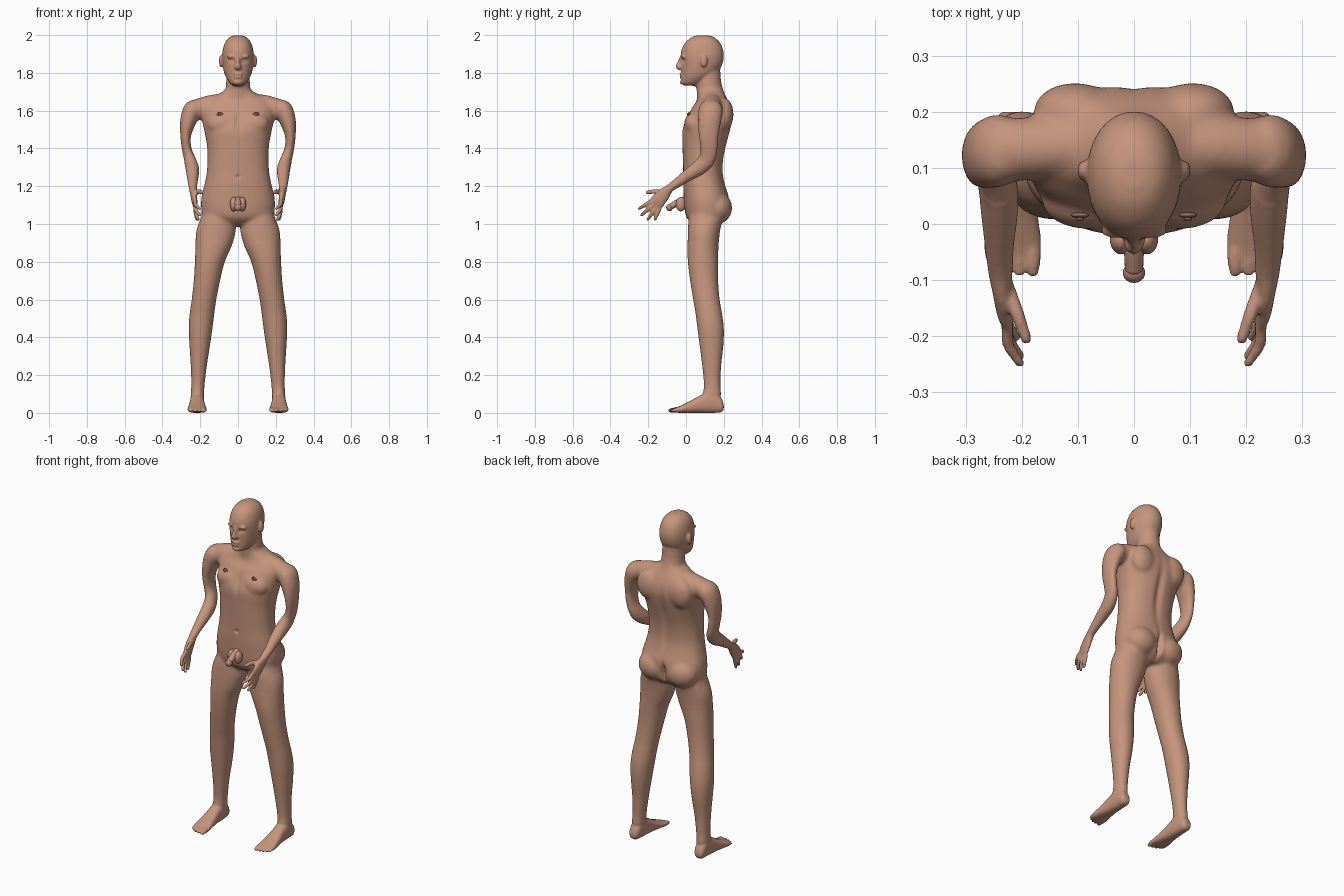
import bpy, bmesh, math
from mathutils import Vector, Matrix

def material(name, rgb):
    m = bpy.data.materials.new(name)
    m.diffuse_color = (*rgb, 1)
    return m

skin = material("skin", (0.56, 0.30, 0.205))
dark_skin = material("dark_skin", (0.32, 0.14, 0.11))
pink_skin = material("pink_skin", (0.50, 0.245, 0.19))

def smooth_rows(rows, sub=4):
    """Catmull-Rom interpolation of tuples."""
    out = []
    for i in range(len(rows) - 1):
        p = [rows[max(i - 1, 0)], rows[i], rows[i + 1], rows[min(i + 2, len(rows) - 1)]]
        for k in range(sub):
            t = k / sub
            out.append([0.5 * (2 * b + (c - a) * t + (2 * a - 5 * b + 4 * c - d) * t * t
                               + (3 * b - a - 3 * c + d) * t ** 3) for a, b, c, d in zip(*p)])
    return out + [list(rows[-1])]

def skin_rings(bm, rings):
    loops = [[bm.verts.new(p) for p in r] for r in rings]
    n = len(loops[0])
    for a, b in zip(loops, loops[1:]):
        for i in range(n):
            bm.faces.new((a[i], a[(i + 1) % n], b[(i + 1) % n], b[i]))
    bm.faces.new(loops[0][::-1])
    bm.faces.new(loops[-1])

def unit_ring(power, n=32):
    for i in range(n):
        c, s = math.cos(2 * math.pi * i / n), math.sin(2 * math.pi * i / n)
        yield (math.copysign(abs(c) ** (2 / power), c), math.copysign(abs(s) ** (2 / power), s))

def stack(bm, rows, axis="z", power=2.3):
    """Rows of (position, x0, x1, v0, v1) lofted along z or y."""
    rings = []
    for t, x0, x1, v0, v1 in smooth_rows(rows):
        pts = [((x0 + x1) / 2 + c * (x1 - x0) / 2, (v0 + v1) / 2 + s * (v1 - v0) / 2)
               for c, s in unit_ring(power)]
        rings.append([(x, v, t) if axis == "z" else (x, t, v) for x, v in pts])
    skin_rings(bm, rings)

def tube(bm, rows):
    """Rows of (x, y, z, radius across, radius along) following a path."""
    rows = smooth_rows(rows)
    rings = []
    for i, r in enumerate(rows):
        t = (Vector(rows[min(i + 1, len(rows) - 1)][:3]) - Vector(rows[max(i - 1, 0)][:3])).normalized()
        ref = Vector((0, 1, 0)) if abs(t.x) > 0.85 else Vector((1, 0, 0))
        u = (ref - t * ref.dot(t)).normalized()
        w = t.cross(u)
        rings.append([Vector(r[:3]) + u * c * r[3] + w * s * r[4] for c, s in unit_ring(2, 20)])
    skin_rings(bm, rings)

def ball(bm, loc, size):
    bmesh.ops.create_uvsphere(bm, u_segments=24, v_segments=16, radius=1,
                              matrix=Matrix.Translation(loc) @ Matrix.Diagonal((*size, 1)))

def finger(bm, a, mid, b, r):
    tube(bm, [(*a, r, r), (*mid, r, r), (*b, r * .8, r * .8)])
    ball(bm, b, (r * .8,) * 3)

def finish(bm, name, mat):
    bmesh.ops.recalc_face_normals(bm, faces=bm.faces)
    me = bpy.data.meshes.new(name)
    bm.to_mesh(me)
    bm.free()
    me.materials.append(mat)
    me.polygons.foreach_set("use_smooth", [True] * len(me.polygons))
    ob = bpy.data.objects.new(name, me)
    bpy.context.collection.objects.link(ob)
    return ob

bm = bmesh.new()

# --- paired parts, built on +x and then mirrored ---
# leg
stack(bm, [(1.10, .05, .175, .04, .17), (1.03, .02, .198, .015, .19), (.96, .012, .221, .01, .18),
           (.88, .035, .225, .008, .172), (.80, .07, .228, .01, .17), (.70, .095, .234, .022, .17),
           (.60, .115, .245, .038, .178), (.53, .125, .255, .05, .19), (.45, .135, .261, .06, .2),
           (.36, .148, .257, .072, .198), (.25, .165, .25, .086, .186), (.15, .177, .247, .095, .182),
           (.10, .18, .25, .09, .185), (.05, .185, .245, .09, .18)], power=2.1)
# foot and toes
stack(bm, [(.2, .2, .235, .02, .045), (.185, .188, .247, .003, .08), (.14, .18, .252, 0, .12),
           (.08, .178, .255, 0, .095), (.02, .172, .262, 0, .062), (-.03, .165, .268, 0, .038),
           (-.058, .167, .266, .002, .026)], axis="y", power=2.5)
for i, (x, tip, r) in enumerate([(.18, -.084, .014), (.205, -.086, .0105), (.225, -.08, .01),
                                 (.243, -.072, .0095), (.258, -.06, .009)]):
    finger(bm, (x, -.035, .016), (x, (tip - .035) / 2, .016), (x, tip, .012), r)
# arm and palm
tube(bm, [(.225, .135, 1.645, .03, .045), (.238, .132, 1.61, .05, .065), (.262, .125, 1.55, .045, .063),
          (.277, .12, 1.47, .029, .054), (.272, .122, 1.40, .026, .047), (.256, .112, 1.345, .031, .045),
          (.243, .07, 1.30, .035, .042), (.24, .02, 1.265, .033, .034), (.24, -.04, 1.222, .026, .026),
          (.238, -.085, 1.19, .022, .022), (.235, -.115, 1.16, .018, .034),
          (.23, -.15, 1.12, .015, .04), (.224, -.172, 1.098, .01, .034)])
# fingers and thumb
for a, b in [((.226, -.182, 1.122), (.203, -.248, 1.082)), ((.226, -.17, 1.105), (.203, -.235, 1.047)),
             ((.226, -.155, 1.092), (.21, -.202, 1.024)), ((.226, -.138, 1.085), (.218, -.165, 1.024))]:
    mid = (.224, (a[1] + b[1]) / 2, (a[2] + b[2]) / 2)
    finger(bm, a, mid, b, .0105)
finger(bm, (.228, -.105, 1.165), (.208, -.16, 1.172), (.192, -.205, 1.167), .0125)
# shoulder slope, chest muscle, shoulder blade, buttock
tube(bm, [(.04, .14, 1.645, .05, .05), (.14, .138, 1.628, .056, .056), (.235, .13, 1.6, .056, .056)])
ball(bm, (.08, .04, 1.53), (.085, .05, .06))
ball(bm, (.105, .2, 1.58), (.075, .052, .09))
ball(bm, (.092, .165, 1.085), (.095, .08, .085))
# ear and brow
ball(bm, (.09, .095, 1.862), (.011, .018, .033))
ball(bm, (.031, -.012, 1.887), (.03, .014, .009))
geom = bmesh.ops.duplicate(bm, geom=bm.verts[:] + bm.edges[:] + bm.faces[:])["geom"]
bmesh.ops.scale(bm, vec=(-1, 1, 1), verts=[g for g in geom if isinstance(g, bmesh.types.BMVert)])

# --- central parts ---
def centred(rows):
    return [(z, -w, w, y0, y1) for z, w, y0, y1 in rows]
# trunk
stack(bm, centred([(.99, .09, .05, .17), (1.03, .178, .005, .215), (1.08, .195, -.008, .225),
                   (1.14, .194, -.012, .228), (1.2, .18, -.015, .21), (1.27, .166, -.015, .196),
                   (1.35, .162, -.017, .2), (1.42, .165, -.019, .215), (1.5, .18, -.02, .236),
                   (1.56, .193, .003, .246), (1.61, .198, .028, .24), (1.65, .175, .055, .225),
                   (1.68, .115, .062, .21), (1.71, .07, .06, .197)]))
# neck
stack(bm, centred([(1.62, .08, .06, .21), (1.70, .068, .056, .2), (1.76, .062, .055, .185),
                   (1.85, .06, .06, .18)]), power=2)
# head
stack(bm, centred([(1.999, .018, .065, .115), (1.988, .046, .03, .15), (1.96, .069, -.004, .18),
                   (1.92, .081, -.024, .197), (1.88, .084, -.028, .2), (1.84, .081, -.026, .19),
                   (1.80, .073, -.025, .165), (1.77, .06, -.026, .13), (1.745, .042, -.025, .09),
                   (1.732, .024, -.012, .055)]), power=2.1)
# nose, lips, chin
tube(bm, [(0, -.022, 1.885, .009, .01), (0, -.034, 1.855, .01, .012), (0, -.043, 1.832, .014, .012),
          (0, -.03, 1.82, .015, .008)])
ball(bm, (0, -.033, 1.832), (.019, .02, .012))
ball(bm, (0, -.025, 1.793), (.024, .011, .008))
ball(bm, (0, -.024, 1.778), (.021, .011, .007))
ball(bm, (0, -.018, 1.75), (.022, .014, .014))

# fuse everything into one skin
raw = finish(bm, "body_parts", skin)
mod = raw.modifiers.new("fuse", "REMESH")
mod.mode = "VOXEL"
mod.voxel_size = .006
mod = raw.modifiers.new("soften", "SMOOTH")
mod.iterations = 3
fused = bpy.data.meshes.new_from_object(raw.evaluated_get(bpy.context.evaluated_depsgraph_get()))
bpy.data.objects.remove(raw)
bm = bmesh.new()
bm.from_mesh(fused)

# blend the joins of the trunk, hips and shoulders
trunk = [v for v in bm.verts if .9 < v.co.z < 1.74 and v.co.y > -.06 and (v.co.z > 1.32 or abs(v.co.x) < .205)]
for _ in range(14):
    bmesh.ops.smooth_vert(bm, verts=trunk, factor=.5, use_axis_x=True, use_axis_y=True, use_axis_z=True)

# soft dents: centre, radii, push along y
dents = [((.033, -.02, 1.864), (.017, .04, .011), .012), ((.033, -.02, 1.862), (.009, .04, .006), -.005),
         ((0, -.03, 1.786), (.02, .03, .003), .006), ((0, .24, 1.07), (.012, .06, .06), -.035),
         ((0, .23, 1.4), (.022, .07, .16), -.014), ((0, -.02, 1.55), (.018, .06, .06), .012),
         ((0, -.02, 1.25), (.01, .03, .01), .01)]
for v in bm.verts:
    p = Vector((abs(v.co.x), v.co.y, v.co.z))
    for c, r, push in dents:
        d = sum(((p[i] - c[i]) / r[i]) ** 2 for i in range(3))
        if d < 9:
            v.co.y += push * math.exp(-d)
body = finish(bm, "body", skin)
bpy.context.view_layer.update()

# nipples
for side, x in (("left", .096), ("right", -.096)):
    hit, loc, nor, _ = body.ray_cast((x, -1, 1.58), (0, 1, 0))
    bm = bmesh.new()
    ball(bm, loc, (.016, .005, .014))
    ball(bm, loc + Vector((0, -.005, 0)), (.007, .006, .007))
    finish(bm, side + "_nipple", dark_skin)

# simple groin anatomy
bm = bmesh.new()
for x in (-.023, .023):
    ball(bm, (x, -.027, 1.105), (.02, .027, .038))
tube(bm, [(0, .01, 1.135, .019, .019), (0, -.04, 1.115, .018, .018), (0, -.085, 1.09, .016, .016)])
finish(bm, "groin", skin)
bm = bmesh.new()
ball(bm, (0, -.087, 1.087), (.02, .018, .019))
finish(bm, "groin_tip", pink_skin)
